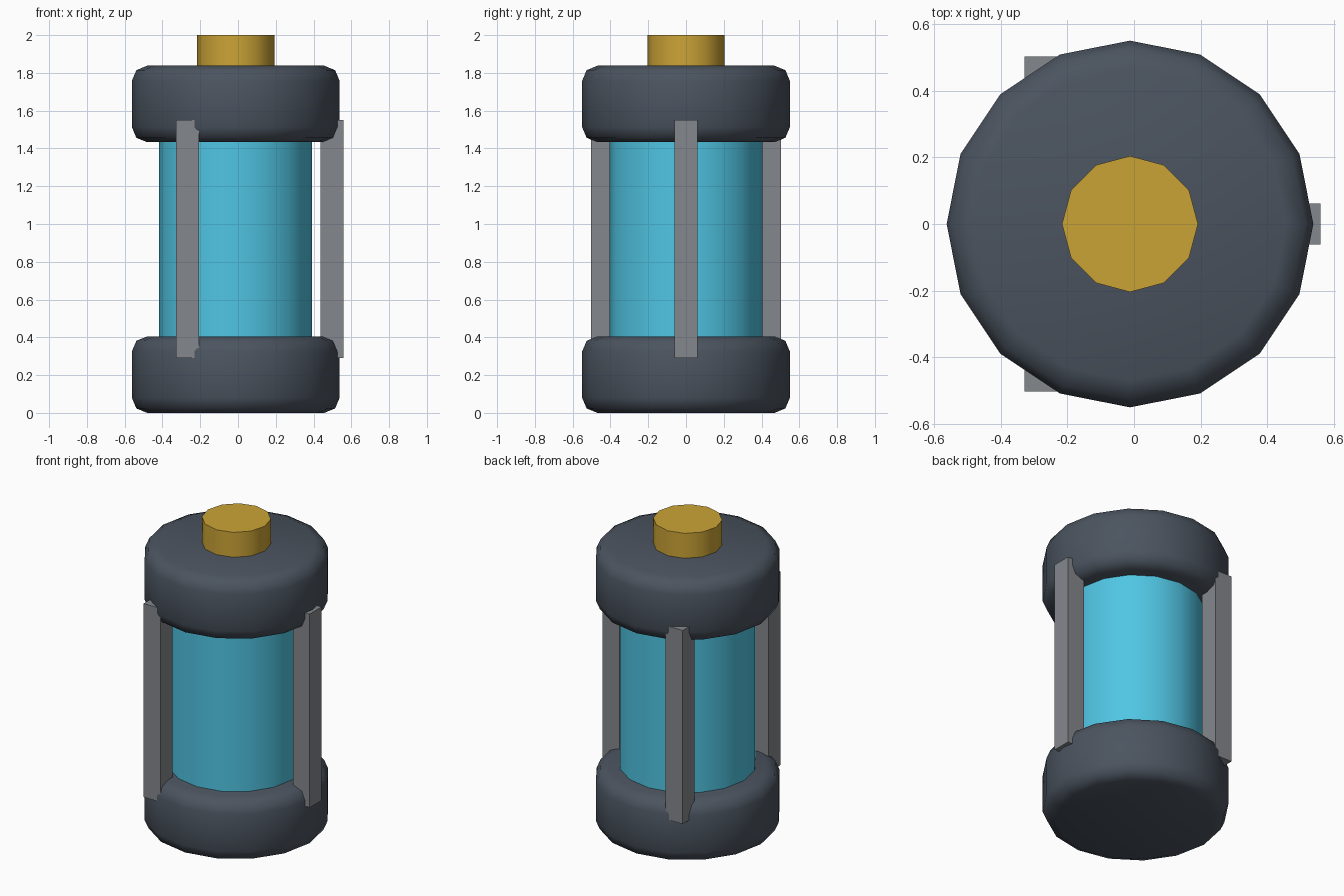
import bpy, math

if "Cube" in bpy.data.objects:
    bpy.data.objects.remove(bpy.data.objects["Cube"])

CX = -0.012  # axis of the canister


def material(name, rgb):
    m = bpy.data.materials.new(name)
    m.diffuse_color = (*rgb, 1)
    m.use_nodes = True
    m.node_tree.nodes["Principled BSDF"].inputs["Base Color"].default_value = m.diffuse_color
    return m


dark = material("dark slate", (0.07, 0.088, 0.115))
cyan = material("cyan", (0.08, 0.56, 0.77))
gold = material("gold", (0.60, 0.37, 0.037))
grey = material("steel grey", (0.23, 0.245, 0.265))


def cylinder(name, sides, radius, z0, z1, mat, bevel=0):
    # rotate so that a vertex lies on +x for every side count
    bpy.ops.mesh.primitive_cylinder_add(vertices=sides, radius=radius, depth=z1 - z0,
                                        location=(CX, 0, (z0 + z1) / 2))
    ob = bpy.context.object
    ob.name = name
    ob.data.materials.append(mat)
    if bevel:
        mod = ob.modifiers.new("rounded rims", 'BEVEL')
        mod.width = bevel
        mod.segments = 2
        mod.limit_method = 'ANGLE'
        mod.angle_limit = math.radians(40)
        bpy.ops.object.modifier_apply(modifier=mod.name)
    bpy.ops.object.shade_smooth_by_angle(angle=math.radians(50))
    return ob


# end caps, glowing core and contact
cylinder("bottom_cap", 16, 0.55, 0.0, 0.405, dark, 0.08)
cylinder("top_cap", 16, 0.55, 1.433, 1.838, dark, 0.08)
cylinder("core", 16, 0.405, 0.2, 1.64, cyan)
cylinder("top_contact", 12, 0.204, 1.7, 2.0, gold)

# three upright square struts, all aligned to the axes
for i in range(3):
    a = math.radians(120 * i)
    bpy.ops.mesh.primitive_cube_add(size=1, location=(CX + 0.51 * math.cos(a), 0.51 * math.sin(a), 0.92))
    strut = bpy.context.object
    strut.name = f"strut_{i + 1}"
    strut.scale = (0.122, 0.122, 1.26)
    strut.data.materials.append(grey)
